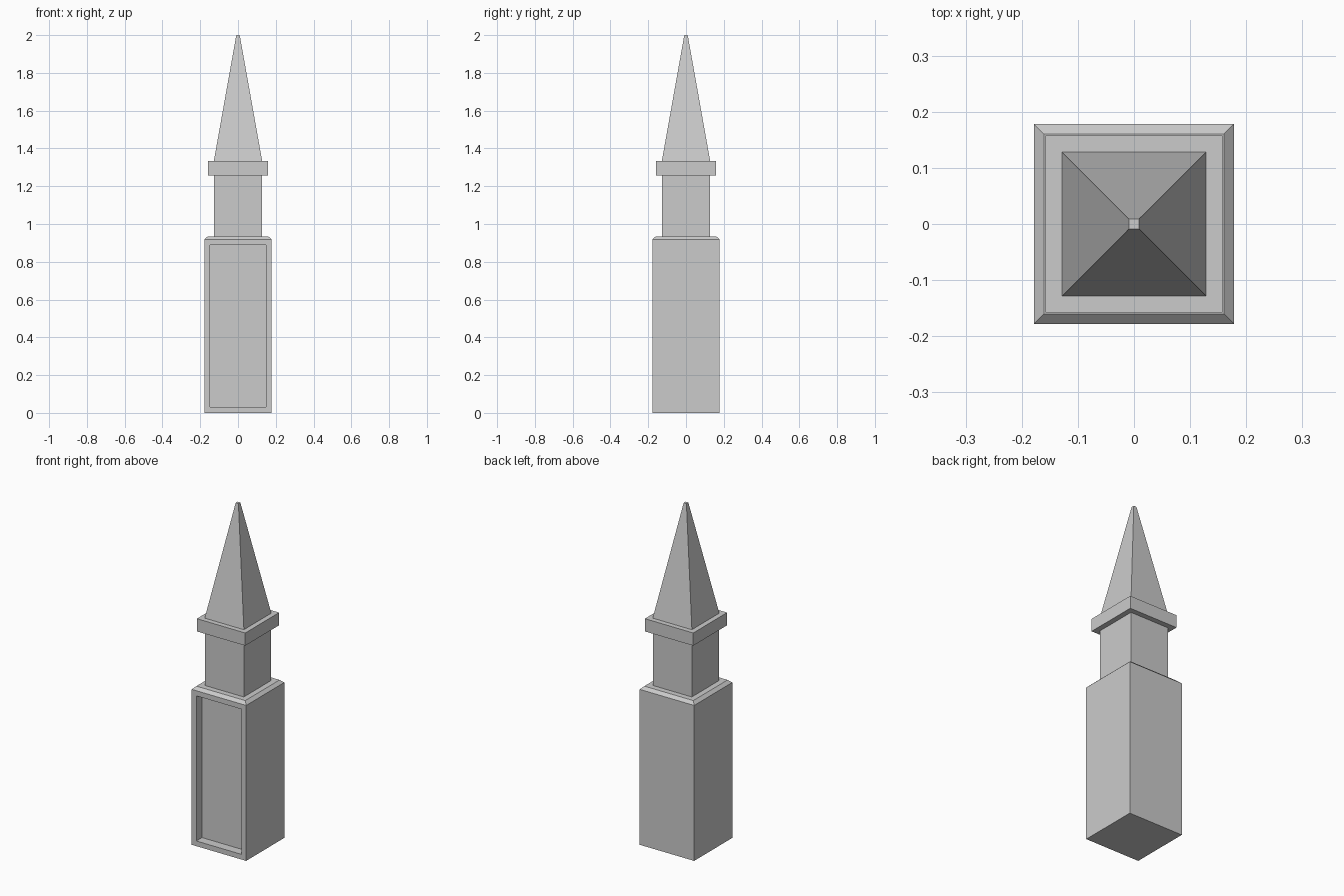
import bpy
import bmesh

if "Cube" in bpy.data.objects:
    bpy.data.objects.remove(bpy.data.objects["Cube"])


def square_stack(name, rings, panel=None):
    """Closed solid skinned through square rings of (half_width, z)."""
    bm = bmesh.new()
    loops = [[bm.verts.new((sx * h, sy * h, z))
              for sx, sy in ((-1, -1), (1, -1), (1, 1), (-1, 1))]
             for h, z in rings]
    bm.faces.new(loops[0][::-1])
    for a, b in zip(loops, loops[1:]):
        for i in range(4):
            j = (i + 1) % 4
            bm.faces.new((a[i], a[j], b[j], b[i]))
    bm.faces.new(loops[-1])
    bm.normal_update()
    if panel:
        # straight-walled recess in the front face
        border, depth = panel
        front = [f for f in bm.faces if f.normal.y < -0.99]
        bmesh.ops.inset_individual(bm, faces=front, thickness=border, depth=0)
        bm.normal_update()
        bmesh.ops.inset_individual(bm, faces=front, thickness=0, depth=-depth)
    mesh = bpy.data.meshes.new(name)
    bm.to_mesh(mesh)
    bm.free()
    obj = bpy.data.objects.new(name, mesh)
    bpy.context.collection.objects.link(obj)
    return obj


# Pedestal with chamfered top and front panel
square_stack("pedestal", [(0.178, 0), (0.178, 0.918), (0.16, 0.935)],
             panel=(0.043, 0.053))
# Neck
square_stack("neck", [(0.127, 0.935), (0.127, 1.258)])
# Collar
square_stack("collar", [(0.158, 1.258), (0.158, 1.333)])
# Spire with blunt tip
square_stack("spire", [(0.128, 1.333), (0.009, 2.0)])
